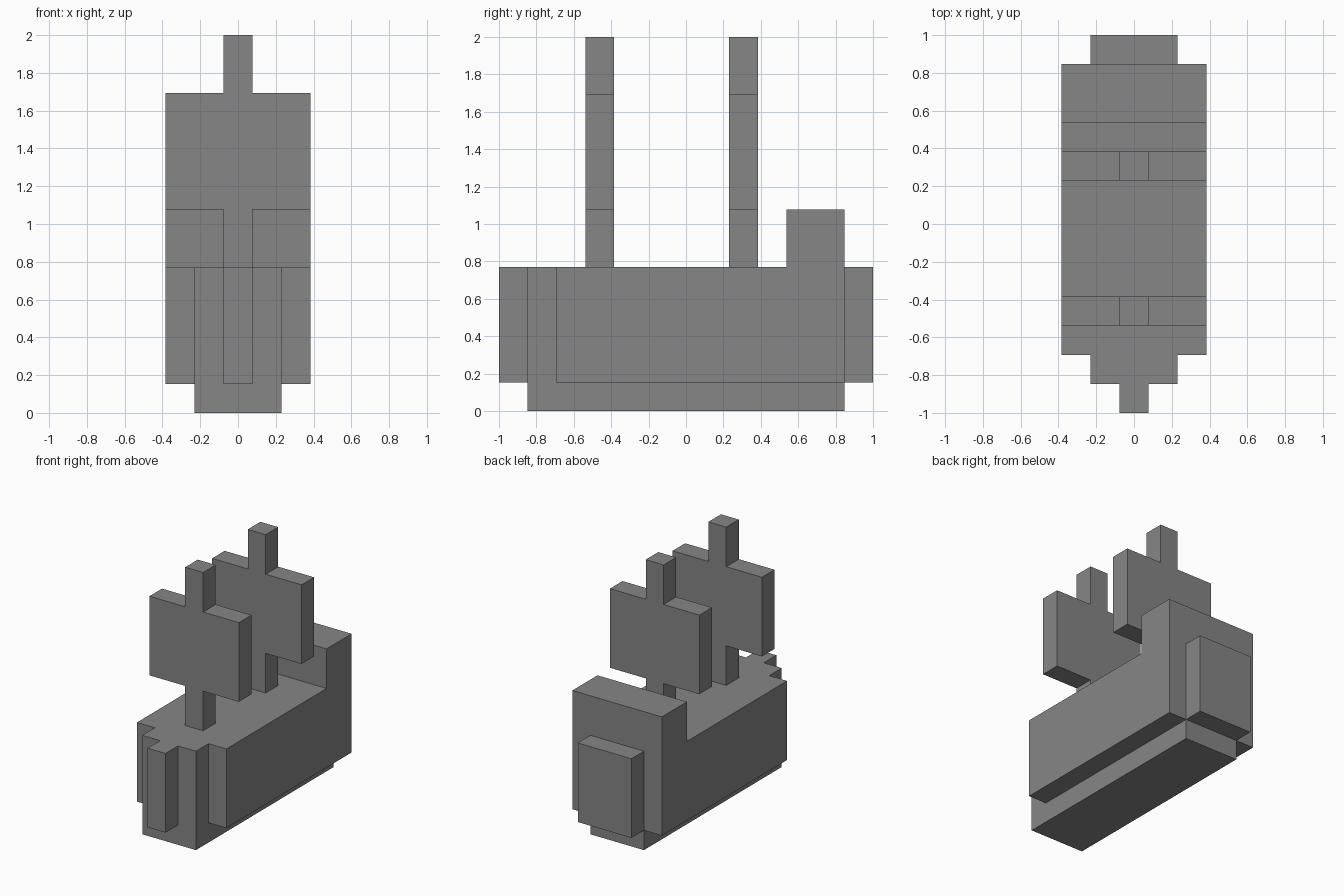
import bpy
import bmesh
from mathutils import Vector

UNIT = 1 / 13  # the whole ship sits on a coarse block grid

cube = bpy.data.objects.get("Cube")
if cube:
    bpy.data.objects.remove(cube, do_unlink=True)

grey = bpy.data.materials.new("mid grey")
grey.use_nodes = True
colour = (0.238, 0.238, 0.238, 1)
grey.diffuse_color = colour
grey.node_tree.nodes["Principled BSDF"].inputs["Base Color"].default_value = colour


def extrude_profile(name, profile, axis, start, end):
    """Extrude a (horizontal, z) outline along x or y, in grid units."""
    def place(h, z, d):
        return Vector((d, h, z) if axis == "x" else (h, d, z)) * UNIT

    bm = bmesh.new()
    face = bm.faces.new([bm.verts.new(place(h, z, start)) for h, z in profile])
    result = bmesh.ops.extrude_face_region(bm, geom=[face])
    moved = [v for v in result["geom"] if isinstance(v, bmesh.types.BMVert)]
    bmesh.ops.translate(bm, verts=moved, vec=place(0, 0, end - start))
    bmesh.ops.recalc_face_normals(bm, faces=bm.faces)
    mesh = bpy.data.meshes.new(name)
    bm.to_mesh(mesh)
    bm.free()
    mesh.materials.append(grey)
    obj = bpy.data.objects.new(name, mesh)
    bpy.context.collection.objects.link(obj)
    return obj


def rectangle(h0, h1, z0, z1):
    return [(h0, z0), (h1, z0), (h1, z1), (h0, z1)]


# Hull with the raised stern deck
extrude_profile("hull", [(-9, 2), (11, 2), (11, 14), (7, 14), (7, 10), (-9, 10)],
                "x", -5, 5)

# Keel running forward and up into the bow
extrude_profile("keel_and_bow", [(-11, 0), (11, 0), (11, 2), (-9, 2), (-9, 10), (-11, 10)],
                "x", -3, 3)

# Narrow stem at the front and broad panel at the back
extrude_profile("stem", rectangle(-13, -11, 2, 10), "x", -1, 1)
extrude_profile("stern_panel", rectangle(11, 13, 2, 10), "x", -3, 3)

# Masts, each in one piece with its square sail
half = [(1, 10), (1, 14), (5, 14), (5, 22), (1, 22), (1, 26)]
mast_profile = half + [(-x, z) for x, z in reversed(half)]
for name, y in (("front_mast_and_sail", -7), ("rear_mast_and_sail", 3)):
    extrude_profile(name, mast_profile, "y", y, y + 2)
